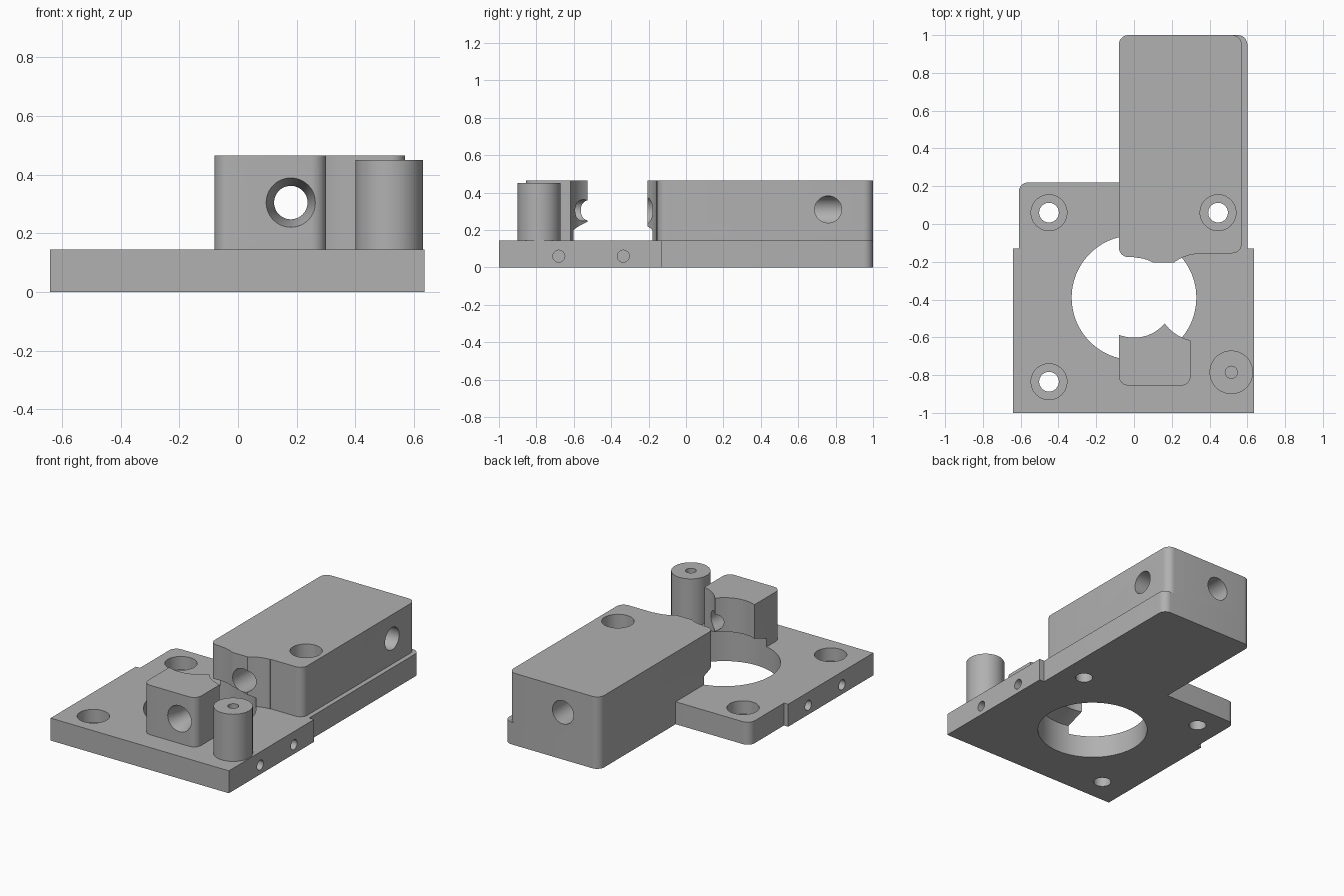
import bpy, bmesh, math
from mathutils import Vector

cube = bpy.data.objects.get("Cube")
if cube:
    bpy.data.objects.remove(cube, do_unlink=True)

grey = bpy.data.materials.new("machined_grey")
grey.use_nodes = True
grey.diffuse_color = (0.44, 0.44, 0.44, 1)
grey.node_tree.nodes["Principled BSDF"].inputs["Base Color"].default_value = (0.44, 0.44, 0.44, 1)


def finish(name, bm):
    bmesh.ops.recalc_face_normals(bm, faces=bm.faces)
    mesh = bpy.data.meshes.new(name)
    bm.to_mesh(mesh)
    bm.free()
    mesh.materials.append(grey)
    obj = bpy.data.objects.new(name, mesh)
    bpy.context.collection.objects.link(obj)
    return obj


def rounded(corners, steps=8):
    """Replace each (x, y, radius) right-angle corner with an arc."""
    path = []
    for i, (x, y, r) in enumerate(corners):
        p = Vector((x, y))
        if not r:
            path.append(p)
            continue
        a = (Vector(corners[i - 1][:2]) - p).normalized() * r
        b = (Vector(corners[(i + 1) % len(corners)][:2]) - p).normalized() * r
        for k in range(steps + 1):
            t = math.pi / 2 * k / steps
            path.append(p + a * (1 - math.sin(t)) + b * (1 - math.cos(t)))
    return path


def slab(name, corners, z0, z1):
    bm = bmesh.new()
    face = bm.faces.new([bm.verts.new((p.x, p.y, z0)) for p in rounded(corners)])
    up = bmesh.ops.extrude_face_region(bm, geom=[face])["geom"]
    bmesh.ops.translate(bm, vec=(0, 0, z1 - z0),
                        verts=[v for v in up if isinstance(v, bmesh.types.BMVert)])
    return finish(name, bm)


def turned(name, centre, axis, rings, sides=64):
    """Capped solid from (radius, position) rings along an axis."""
    bm = bmesh.new()
    loops = []
    for r, h in rings:
        loop = []
        for k in range(sides):
            a = 2 * math.pi * k / sides
            co = [centre[0] + r * math.cos(a), centre[1] + r * math.sin(a)]
            co.insert(axis, h)
            loop.append(bm.verts.new(co))
        loops.append(loop)
    for lo, hi in zip(loops, loops[1:]):
        for k in range(sides):
            n = (k + 1) % sides
            bm.faces.new((lo[k], lo[n], hi[n], hi[k]))
    bm.faces.new(loops[0])
    bm.faces.new(loops[-1])
    return finish(name, bm)


def cut(target, *tools):
    for tool in tools:
        mod = target.modifiers.new("cut", "BOOLEAN")
        mod.operation = "DIFFERENCE"
        mod.solver = "EXACT"
        mod.object = tool
        bpy.context.view_layer.objects.active = target
        bpy.ops.object.modifier_apply(modifier=mod.name)


X, Y, Z = 0, 1, 2
PLATE, TOP, R = 0.145, 0.465, 0.05
BORE = (0, -0.39)

# Main parts
base_plate = slab("base_plate", [
    (-0.64, -1, 0), (0.635, -1, 0), (0.635, -0.13, 0), (0.6, -0.13, 0),
    (0.6, 1, R), (-0.08, 1, R), (-0.08, 0.22, 0), (-0.61, 0.22, R),
    (-0.61, -0.13, 0), (-0.64, -0.13, 0)], 0, PLATE)
rear_block = slab("rear_block", [
    (-0.08, 1, R), (-0.08, -0.175, R), (0, -0.175, 0), (0, -0.205, 0),
    (0.34, -0.205, 0), (0.34, -0.155, 0), (0.57, -0.155, R), (0.57, 1, R)], PLATE, TOP)
front_block = slab("front_block", [
    (-0.08, -0.855, R), (0.3, -0.855, R), (0.3, -0.45, 0), (-0.08, -0.45, 0)], PLATE, TOP)
post = turned("post", (0.515, -0.785), Z, [(0.115, PLATE), (0.115, 0.45)])

# Cutters
bore = turned("bore_cutter", BORE, Z, [(0.33, -0.1), (0.33, 0.2), (0.21, 0.245)], 96)
inner = turned("inner_cutter", BORE, Z, [(0.212, 0.1), (0.212, 0.6)], 96)
side_relief = turned("relief_cutter", (0.35, -0.39), Z, [(0.232, 0.1), (0.232, 0.6)], 96)
screws = [turned("screw_cutter", c, Z, [(0.052, -0.1), (0.052, 0.06), (0.095, 0.06), (0.095, 0.6)])
          for c in ((-0.45, 0.06), (-0.45, -0.835), (0.445, 0.06))]
pins = [turned("pin_cutter", (y, 0.06), X, [(0.032, s * 0.45), (0.032, s * 0.7)], 32)
        for y in (-0.68, -0.335) for s in (-1, 1)]
front_hole = turned("front_hole_cutter", (0.18, 0.305), Y, [(0.087, -0.9), (0.084, -0.855), (0.057, -0.76), (0.057, -0.4)])
rear_hole = turned("rear_hole_cutter", (0.18, 0.305), Y, [(0.075, -0.3), (0.075, 1.1)])
cross_hole = turned("cross_hole_cutter", (0.76, 0.31), X, [(0.072, 0.18), (0.072, 0.7)])
post_hole = turned("post_hole_cutter", (0.515, -0.785), Z, [(0.032, 0.25), (0.032, 0.6)], 32)

cut(base_plate, bore, *screws, *pins)
cut(rear_block, inner, side_relief, bore, screws[2], rear_hole, cross_hole)
cut(front_block, inner, side_relief, bore, front_hole)
cut(post, post_hole)

for tool in [bore, inner, side_relief, front_hole, rear_hole, cross_hole, post_hole] + screws + pins:
    bpy.data.objects.remove(tool, do_unlink=True)

# Smooth curved walls, keep edges crisp
bpy.ops.object.select_all(action="DESELECT")
for part in (base_plate, rear_block, front_block, post):
    part.select_set(True)
    bpy.context.view_layer.objects.active = part
bpy.ops.object.shade_smooth_by_angle(angle=math.radians(25))
